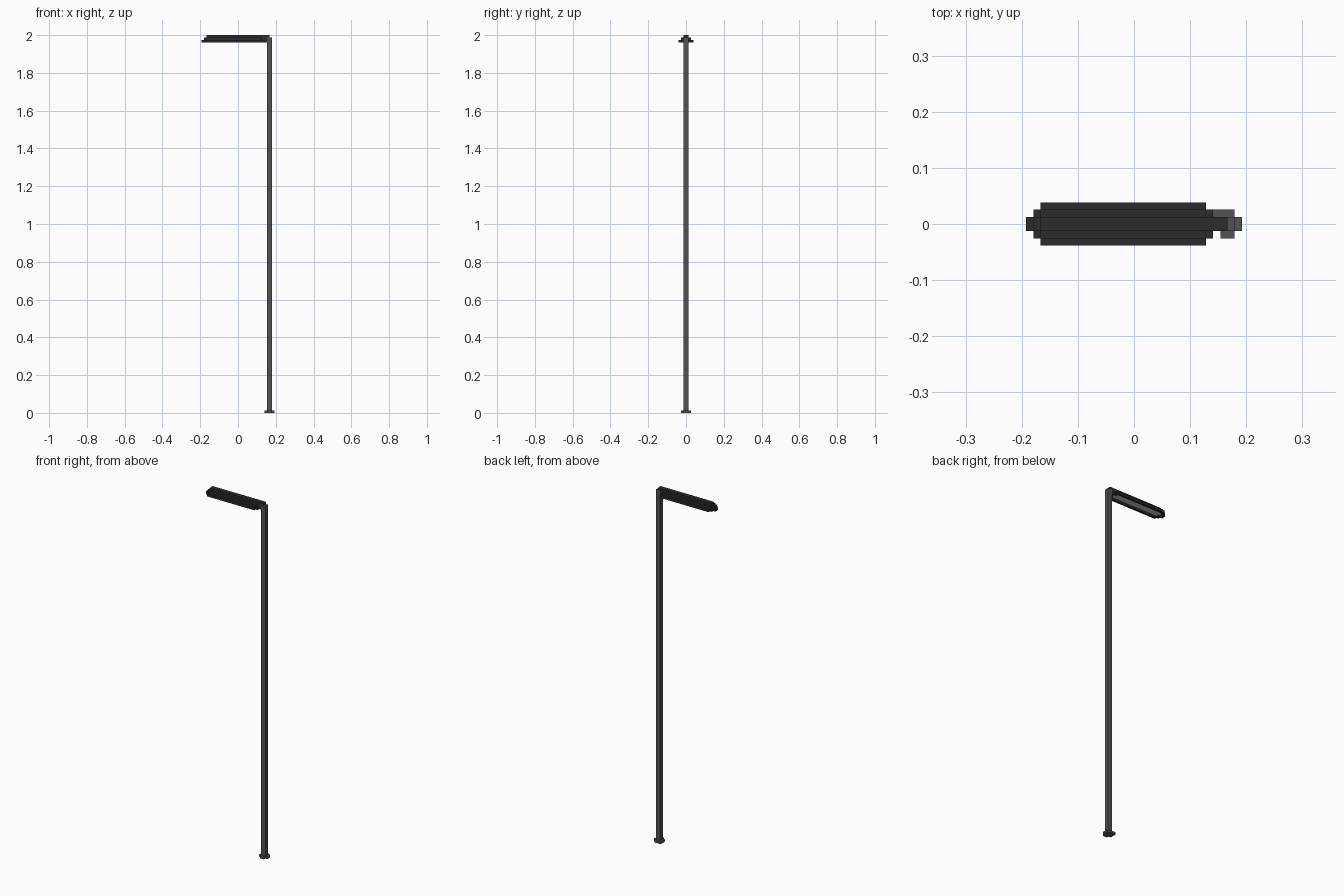
import bpy, bmesh

if "Cube" in bpy.data.objects:
    bpy.data.objects.remove(bpy.data.objects["Cube"])

V = 2 / 156            # one block of the stepped grid


def material(name, value):
    m = bpy.data.materials.new(name)
    m.diffuse_color = (value, value, value, 1)
    m.use_nodes = True
    m.node_tree.nodes["Principled BSDF"].inputs["Base Color"].default_value = m.diffuse_color
    return m


black = material("dark housing", 0.025)
grey = material("pole grey", 0.085)
white = material("lamp glass", 0.6)


def cells(*rects):
    """Plan cells covered by rectangles (i0, i1, j0, j1)."""
    return {(i, j) for a, b, c, d in rects for i in range(a, b) for j in range(c, d)}


def slab(name, plan, z0, z1, mat):
    """Extrude a set of plan cells between two heights, keeping only outer faces."""
    bm = bmesh.new()

    def quad(pts):
        bm.faces.new([bm.verts.new(((x - 15) * V, (y - 3) * V, z * V)) for x, y, z in pts])

    for i, j in plan:
        ring = [(i, j), (i + 1, j), (i + 1, j + 1), (i, j + 1)]
        quad([(x, y, z1) for x, y in ring])
        quad([(x, y, z0) for x, y in reversed(ring)])
        for k, (di, dj) in enumerate([(0, -1), (1, 0), (0, 1), (-1, 0)]):
            if (i + di, j + dj) not in plan:
                p, q = ring[k], ring[(k + 1) % 4]
                quad([(*p, z0), (*q, z0), (*q, z1), (*p, z1)])
    bmesh.ops.remove_doubles(bm, verts=bm.verts, dist=V * 0.01)
    bmesh.ops.dissolve_limit(bm, angle_limit=0.01, verts=bm.verts, edges=bm.edges)
    bmesh.ops.triangulate(bm, faces=[f for f in bm.faces if len(f.verts) > 4])
    mesh = bpy.data.meshes.new(name)
    bm.to_mesh(mesh)
    bm.free()
    mesh.materials.append(mat)
    obj = bpy.data.objects.new(name, mesh)
    bpy.context.collection.objects.link(obj)


# Foot and pole
slab("base", cells((26, 30, 2, 4), (27, 29, 1, 5), (26, 27, 4, 5)), 0, 1, grey)
slab("pole", cells((27, 29, 2, 4)), 1, 155, grey)

# Lamp head: stepped housing with an open rim below
outer = cells((0, 27, 2, 4), (1, 26, 1, 5), (2, 25, 0, 6))
inner = cells((1, 26, 2, 4), (2, 25, 1, 5))
slab("lamp_rim", outer - inner, 153, 154, black)
slab("lamp_housing", inner | cells((26, 27, 2, 4)), 154, 155, black)
slab("lamp_ridge", cells((2, 28, 2, 4)), 155, 156, black)

# Glass panel recessed inside the rim
slab("lamp_glass", inner, 153.8, 154, white)
